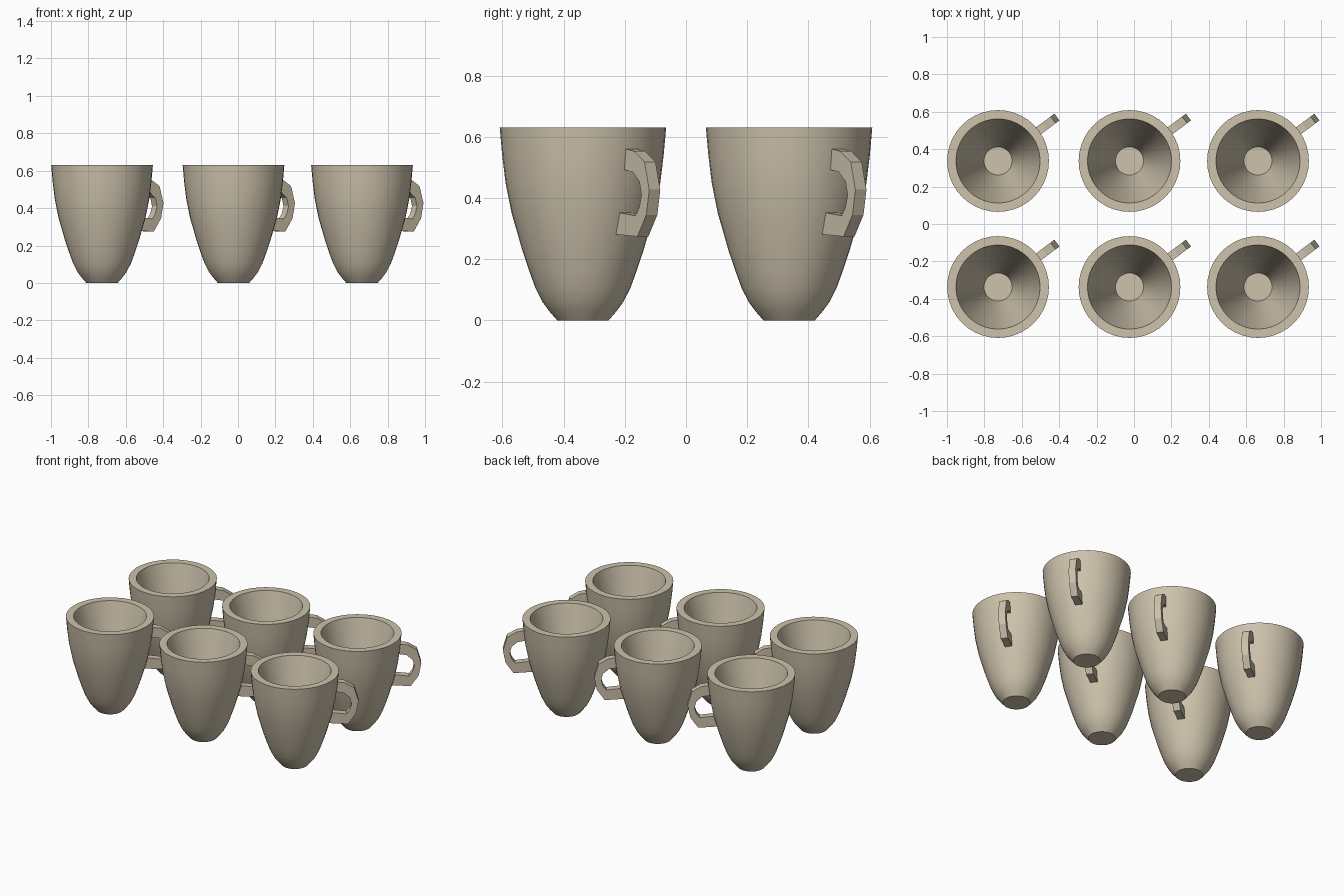
import bpy
import bmesh
import math
from mathutils import Matrix, Vector

cube = bpy.data.objects.get("Cube")
if cube:
    bpy.data.objects.remove(cube, do_unlink=True)

SIDES = 40
HANDLE_ANGLE = math.radians(36.7)
HANDLE_WIDTH = 0.045

# Radius and height pairs: outer wall upwards, then inner wall down to the floor
OUTER = [(0.084, 0), (0.11, 0.03), (0.132, 0.06), (0.155, 0.105), (0.175, 0.16),
         (0.197, 0.225), (0.233, 0.35), (0.253, 0.45), (0.264, 0.54), (0.272, 0.63)]
INNER = [(0.225, 0.63), (0.075, 0.05)]

# Handle outline pairs: distance from the cup axis and height
GRIP_OUTER = [(0.25, 0.562), (0.31, 0.553), (0.367, 0.518), (0.393, 0.427),
              (0.377, 0.345), (0.328, 0.274), (0.205, 0.281)]
GRIP_INNER = [(0.25, 0.493), (0.302, 0.485), (0.339, 0.453), (0.35, 0.41),
              (0.339, 0.371), (0.318, 0.342), (0.205, 0.355)]

clay = bpy.data.materials.new("beige ceramic")
clay.use_nodes = True
colour = (0.61, 0.54, 0.41, 1)
clay.diffuse_color = colour
clay.node_tree.nodes["Principled BSDF"].inputs["Base Color"].default_value = colour


def finish(bm, name):
    bmesh.ops.recalc_face_normals(bm, faces=bm.faces)
    mesh = bpy.data.meshes.new(name)
    bm.to_mesh(mesh)
    bm.free()
    mesh.materials.append(clay)
    return mesh


def cup_mesh():
    bm = bmesh.new()
    rings = []
    for r, z in OUTER + INNER:
        angles = [math.tau * i / SIDES for i in range(SIDES)]
        rings.append([bm.verts.new((r * math.cos(a), r * math.sin(a), z)) for a in angles])
    for low, high in zip(rings, rings[1:]):
        for i in range(SIDES):
            j = (i + 1) % SIDES
            bm.faces.new((low[i], low[j], high[j], high[i]))
    # Base and inside floor
    bm.faces.new(rings[0])
    bm.faces.new(rings[-1])
    return finish(bm, "cup")


def handle_mesh():
    bm = bmesh.new()
    # Each section is a rectangle across the grip
    sections = []
    for (ro, zo), (ri, zi) in zip(GRIP_OUTER, GRIP_INNER):
        h = HANDLE_WIDTH / 2
        corners = [(ro, -h, zo), (ro, h, zo), (ri, h, zi), (ri, -h, zi)]
        sections.append([bm.verts.new(c) for c in corners])
    for a, b in zip(sections, sections[1:]):
        for i in range(4):
            j = (i + 1) % 4
            bm.faces.new((a[i], a[j], b[j], b[i]))
    bm.faces.new(sections[0])
    bm.faces.new(sections[-1])
    bm.transform(Matrix.Rotation(HANDLE_ANGLE, 4, "Z"))
    return finish(bm, "handle")


def place(name, mesh, location):
    obj = bpy.data.objects.new(name, mesh)
    obj.location = location
    bpy.context.collection.objects.link(obj)
    return obj


cup = cup_mesh()
handle = handle_mesh()

# Two rows of three cups
for row, y in (("front", -0.337), ("back", 0.337)):
    for column, x in (("right", -0.727), ("middle", -0.024), ("left", 0.663)):
        spot = Vector((x, y, 0))
        body = place(f"{row}_{column}_cup", cup, spot)
        place(f"{row}_{column}_handle", handle, spot)

# The shared cup mesh is smooth with a crisp rim, base and floor
bpy.ops.object.select_all(action="DESELECT")
body.select_set(True)
bpy.context.view_layer.objects.active = body
bpy.ops.object.shade_smooth_by_angle(angle=math.radians(35))
